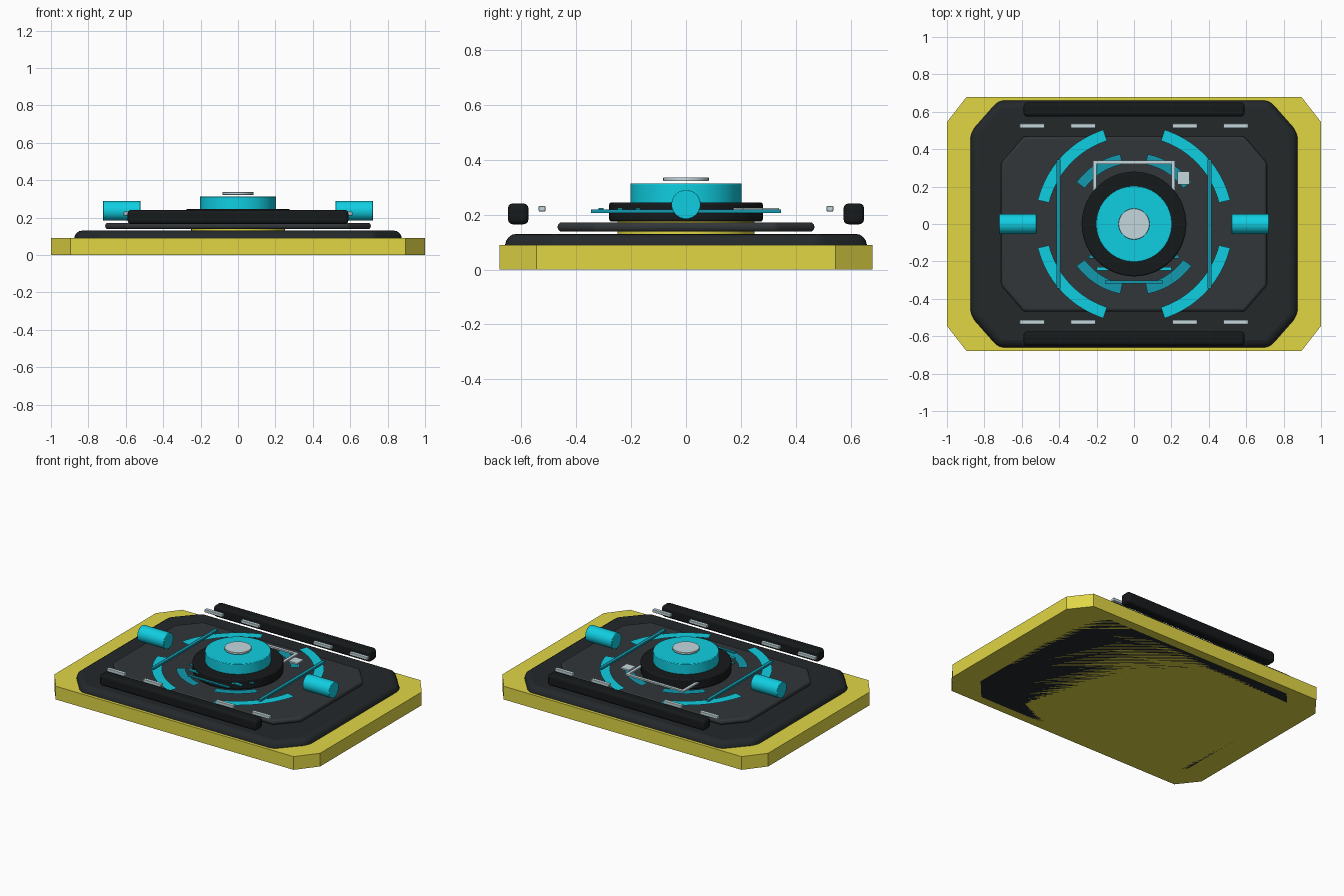
import bpy, bmesh, math
from mathutils import Matrix

if "Cube" in bpy.data.objects:
    bpy.data.objects.remove(bpy.data.objects["Cube"])


def material(name, rgb):
    m = bpy.data.materials.new(name)
    m.diffuse_color = (*rgb, 1)
    m.use_nodes = True
    m.node_tree.nodes["Principled BSDF"].inputs["Base Color"].default_value = m.diffuse_color
    return m


YELLOW = material("yellow", (0.75, 0.67, 0.06))
BLACK = material("black", (0.008, 0.010, 0.011))
DARK = material("dark_grey", (0.017, 0.021, 0.023))
PANEL = material("panel_grey", (0.032, 0.037, 0.04))
CYAN = material("cyan", (0.005, 0.62, 0.76))
TEAL = material("teal", (0.006, 0.32, 0.42))
SILVER = material("silver", (0.55, 0.68, 0.72))


def finish(name, bm, mat, bevel=0, segments=3, smooth=True):
    bmesh.ops.recalc_face_normals(bm, faces=bm.faces)
    me = bpy.data.meshes.new(name)
    bm.to_mesh(me)
    bm.free()
    me.materials.append(mat)
    ob = bpy.data.objects.new(name, me)
    bpy.context.collection.objects.link(ob)
    if bevel:
        b = ob.modifiers.new("bevel", "BEVEL")
        b.width, b.segments = bevel, segments
        b.limit_method = "ANGLE"
        b.angle_limit = math.radians(30)
    if smooth:
        bpy.ops.object.select_all(action="DESELECT")
        ob.select_set(True)
        bpy.context.view_layer.objects.active = ob
        bpy.ops.object.shade_smooth_by_angle(angle=math.radians(35))
    return ob


def octagon(name, hx, hy, cx, cy, z0, z1, mat, bevel=0):
    """Chamfered plate: half sizes hx, hy, with corner cuts cx, cy."""
    bm = bmesh.new()
    outline = []
    for sx, sy in ((1, 1), (-1, 1), (-1, -1), (1, -1)):
        pair = [(sx * hx, sy * (hy - cy)), (sx * (hx - cx), sy * hy)]
        outline += pair if sx * sy > 0 else pair[::-1]
    face = bm.faces.new([bm.verts.new((x, y, z0)) for x, y in outline])
    out = bmesh.ops.extrude_face_region(bm, geom=[face])["geom"]
    bmesh.ops.translate(bm, vec=(0, 0, z1 - z0),
                        verts=[v for v in out if isinstance(v, bmesh.types.BMVert)])
    if face.is_valid and len(bm.faces) < 10:
        bm.faces.new([v for v in bm.verts if v.co.z == z0])
    return finish(name, bm, mat, bevel, 4, bevel > 0)


def box(name, centre, size, mat, bevel=0):
    bm = bmesh.new()
    bmesh.ops.create_cube(bm, size=1, matrix=Matrix.Translation(centre)
                          @ Matrix.Diagonal((*size, 1)))
    return finish(name, bm, mat, bevel, 3, bevel > 0)


def cylinder(name, centre, r, depth, mat, bevel=0, along_x=False):
    bm = bmesh.new()
    rot = Matrix.Rotation(math.pi / 2, 4, "Y") if along_x else Matrix()
    bmesh.ops.create_cone(bm, cap_ends=True, segments=64, radius1=r, radius2=r,
                          depth=depth, matrix=Matrix.Translation(centre) @ rot)
    return finish(name, bm, mat, bevel, 2)


def arcs(name, r0, r1, a0, a1, z, mat):
    """Four flat arc strips, mirrored into each quadrant."""
    bm = bmesh.new()
    n = 14
    for sx, sy in ((1, 1), (-1, 1), (-1, -1), (1, -1)):
        rows = []
        for i in range(n + 1):
            a = math.radians(a0 + (a1 - a0) * i / n)
            rows.append([bm.verts.new((sx * r * math.cos(a), sy * r * math.sin(a), z))
                         for r in (r0, r1)])
        for p, q in zip(rows, rows[1:]):
            f = bm.faces.new((p[0], p[1], q[1], q[0]))
            f.normal_update()
    ob = finish(name, bm, mat, smooth=False)
    # every strip faces up
    for p in ob.data.polygons:
        if p.normal.z < 0:
            p.flip()
    return ob


# stacked plates
octagon("base_plate", 1.0, 0.68, 0.105, 0.135, 0, 0.09, YELLOW)
octagon("raised_plate", 0.875, 0.66, 0.15, 0.17, 0, 0.13, DARK, 0.04)
octagon("inner_panel", 0.71, 0.468, 0.12, 0.14, 0.138, 0.172, PANEL, 0.015)

# central dial
cylinder("hub_core", (0, 0, 0.155), 0.25, 0.09, YELLOW)
cylinder("dial_base", (0, 0, 0.21), 0.28, 0.07, BLACK, 0.008)
cylinder("dial", (0, 0, 0.277), 0.203, 0.074, CYAN, 0.004)
cylinder("dial_cap", (0, 0, 0.329), 0.083, 0.014, SILVER, 0.002)

# ring markings
arcs("outer_arcs", 0.468, 0.53, 14, 72, 0.187, CYAN)
arcs("inner_arcs", 0.325, 0.38, 36, 79, 0.195, TEAL)

# thin readout bars in front of the dial
for y, half, mat in ((-0.175, 0.24, TEAL), (-0.24, 0.2, CYAN), (-0.31, 0.155, TEAL)):
    box("readout_bar", (0, y, 0.22), (2 * half, 0.018, 0.008), mat)

# bracket and square behind the dial
box("bracket_top", (0, 0.33, 0.219), (0.44, 0.02, 0.01), SILVER)
box("square_marker", (0.265, 0.245, 0.219), (0.066, 0.07, 0.01), SILVER)

for s in (-1, 1):
    box("bracket_leg", (s * 0.21, 0.25, 0.219), (0.02, 0.16, 0.01), SILVER)
    box("side_bar", (s * 0.403, 0, 0.212), (0.022, 0.692, 0.013), TEAL)
    cylinder("side_knob", (s * 0.622, 0, 0.237), 0.053, 0.2, CYAN, 0.003, True)
    box("edge_rail", (0, s * 0.612, 0.203), (1.18, 0.075, 0.076), BLACK, 0.018)
    for x in (-0.545, -0.272, 0.272, 0.545):
        box("tick_mark", (x, s * 0.525, 0.222), (0.134, 0.024, 0.02), SILVER, 0.003)
